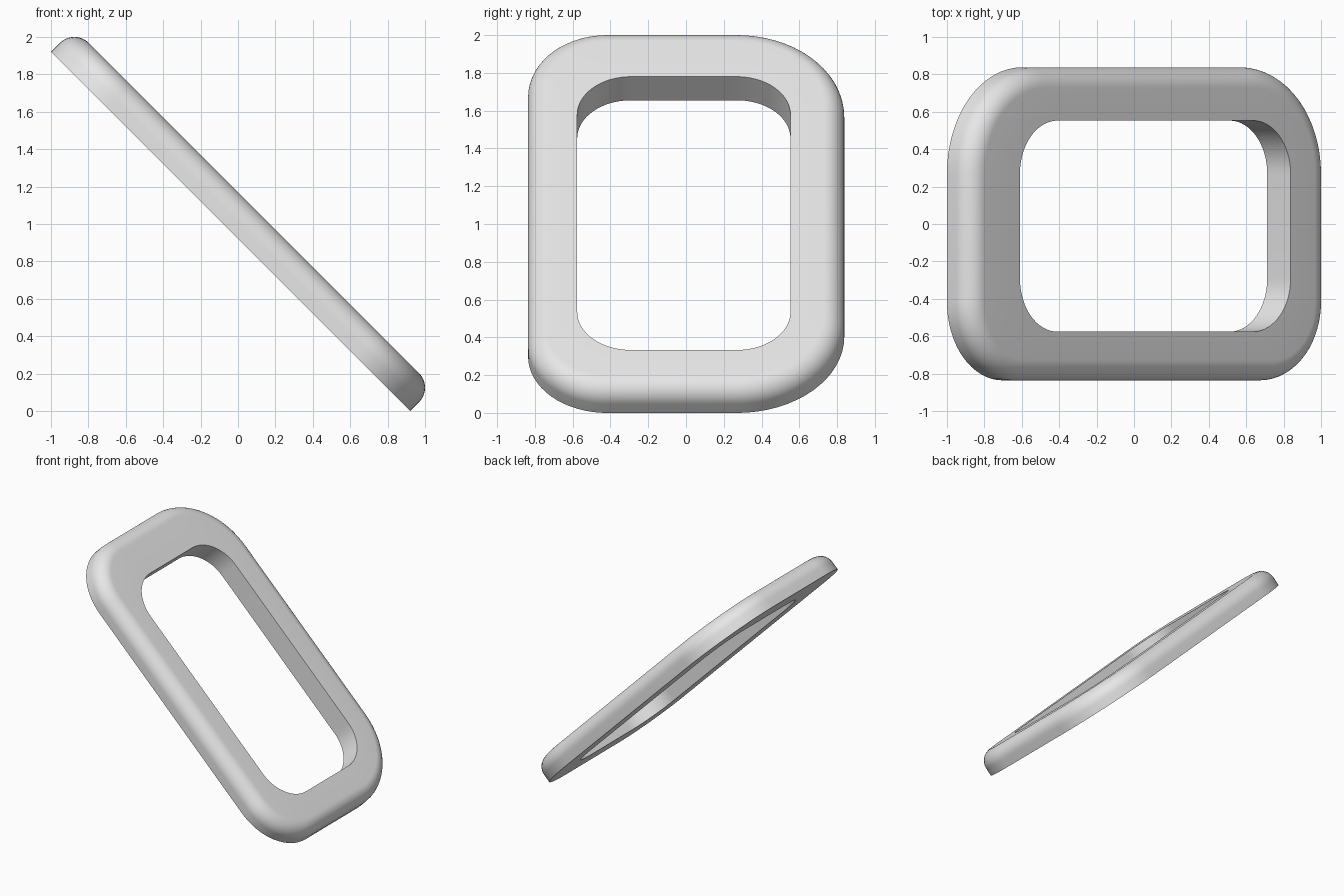
import bpy, bmesh, math
from mathutils import Matrix, Vector

cube = bpy.data.objects.get("Cube")
if cube:
    bpy.data.objects.remove(cube)

THICK = 0.177      # plate thickness
ROUND = 0.11       # rounding of the outer upper edge
STEPS = 16         # segments per outline corner


def rounded_outline(x0, x1, y0, y1, radius_front, radius_back, inset, z):
    """Points of a rounded rectangle, counter-clockwise from above."""
    corners = [(x1, y1, radius_back, 0), (x0, y1, radius_back, 1),
               (x0, y0, radius_front, 2), (x1, y0, radius_front, 3)]
    points = []
    for x, y, r, quarter in corners:
        cx = x - r if x == x1 else x + r
        cy = y - r if y == y1 else y + r
        for i in range(STEPS + 1):
            a = (quarter + i / STEPS) * math.pi / 2
            points.append(Vector((cx + (r - inset) * math.cos(a),
                                  cy + (r - inset) * math.sin(a), z)))
    return points


def outer(inset, z):
    return rounded_outline(-1.358, 1.358, -0.836, 0.838, 0.42, 0.57, inset, z)


def inner(z):
    return rounded_outline(-0.983, 1.064, -0.576, 0.553, 0.285, 0.285, 0, z)


# Cross-section loops: hole wall, top face, rounded edge, outer wall, underside
loops = [inner(0), inner(THICK)]
for i in range(13):
    a = math.pi / 2 * (1 - i / 12)
    loops.append(outer(ROUND * (1 - math.cos(a)),
                       THICK - ROUND + ROUND * math.sin(a)))
loops.append(outer(0, 0))

bm = bmesh.new()
rings = [[bm.verts.new(p) for p in loop] for loop in loops]
for k, ring in enumerate(rings):
    following = rings[(k + 1) % len(rings)]
    for i in range(len(ring)):
        j = (i + 1) % len(ring)
        bm.faces.new((ring[i], ring[j], following[j], following[i]))
bmesh.ops.recalc_face_normals(bm, faces=bm.faces[:])

mesh = bpy.data.meshes.new("rounded_frame")
bm.to_mesh(mesh)
bm.free()

# Plain grey finish
grey = bpy.data.materials.new("light_grey")
grey.use_nodes = True
colour = (0.8, 0.8, 0.8, 1)
grey.diffuse_color = colour
grey.node_tree.nodes["Principled BSDF"].inputs["Base Color"].default_value = colour
mesh.materials.append(grey)

# Tilted frame
frame = bpy.data.objects.new("rounded_frame", mesh)
bpy.context.collection.objects.link(frame)
frame.matrix_world = (Matrix.Translation((-0.04, 0, 0.96))
                      @ Matrix.Rotation(math.radians(45), 4, "Y"))
bpy.context.view_layer.objects.active = frame
frame.select_set(True)
bpy.ops.object.shade_smooth_by_angle(angle=math.radians(30))
